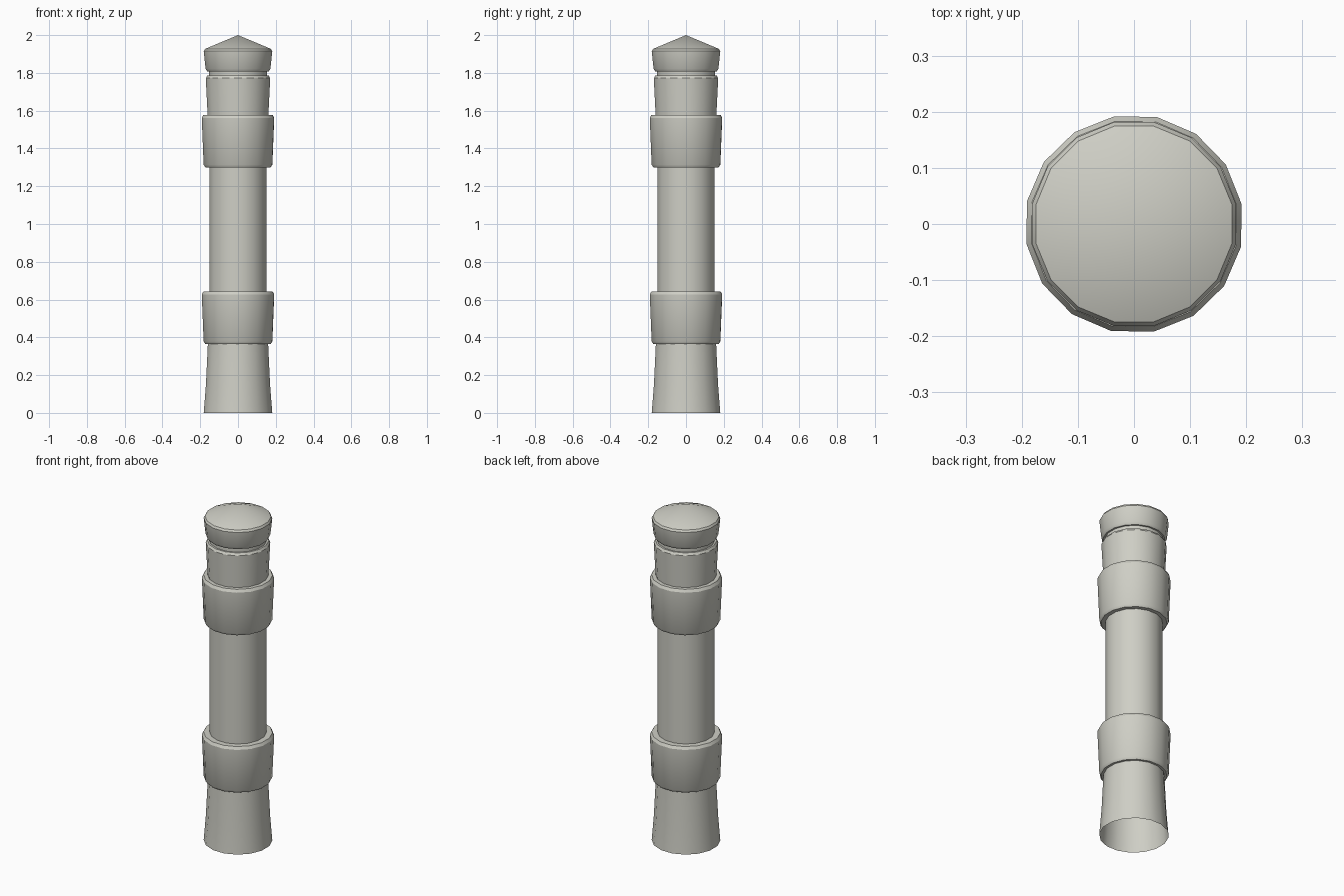
import bpy
import math

SIDES = 16

old = bpy.data.objects.get("Cube")
if old:
    bpy.data.objects.remove(old, do_unlink=True)

stone = bpy.data.materials.new("pale_stone")
stone.use_nodes = True
colour = (0.62, 0.62, 0.56, 1.0)
stone.diffuse_color = colour
stone.node_tree.nodes["Principled BSDF"].inputs["Base Color"].default_value = colour


def lathe(name, profile, turn=0.0):
    """Spin (radius, height) points round z; a zero radius makes a tip."""
    verts, rings, faces = [], [], []
    for radius, z in profile:
        start = len(verts)
        count = SIDES if radius > 0 else 1
        for i in range(count):
            a = 2 * math.pi * (i + 0.5) / SIDES + math.radians(turn)
            verts.append((radius * math.cos(a), radius * math.sin(a), z))
        rings.append([start + i % count for i in range(SIDES)])
    for low, high in zip(rings, rings[1:]):
        for i in range(SIDES):
            j = (i + 1) % SIDES
            face = [low[i], low[j], high[j], high[i]]
            faces.append(list(dict.fromkeys(face)))
    mesh = bpy.data.meshes.new(name)
    mesh.from_pydata(verts, [], faces)
    mesh.materials.append(stone)
    obj = bpy.data.objects.new(name, mesh)
    bpy.context.collection.objects.link(obj)
    bpy.ops.object.select_all(action="DESELECT")
    obj.select_set(True)
    bpy.context.view_layer.objects.active = obj
    bpy.ops.object.shade_smooth_by_angle(angle=math.radians(30))
    return obj


# Flared foot, open underneath
lathe("flared_base", [(0.185, 0), (0.173, 0.15), (0.162, 0.38)])

# Straight middle shaft
lathe("shaft", [(0.153, 0.36), (0.153, 1.32)])

# Two matching bevelled collars
for name, z in (("lower_collar", 0.365), ("upper_collar", 1.3)):
    lathe(name, [(0.15, z), (0.176, z), (0.185, z + 0.014),
                 (0.195, z + 0.262), (0.186, z + 0.278),
                 (0.15, z + 0.278)], turn=-0.8)

# Upper drum, groove and pointed cap
lathe("upper_drum", [(0.163, 1.56), (0.174, 1.772), (0.166, 1.785),
                     (0.153, 1.785)])
lathe("neck", [(0.156, 1.78), (0.156, 1.815)])
lathe("pointed_cap", [(0.15, 1.808), (0.166, 1.808), (0.175, 1.822),
                      (0.185, 1.915), (0.178, 1.927), (0, 2.0)])
